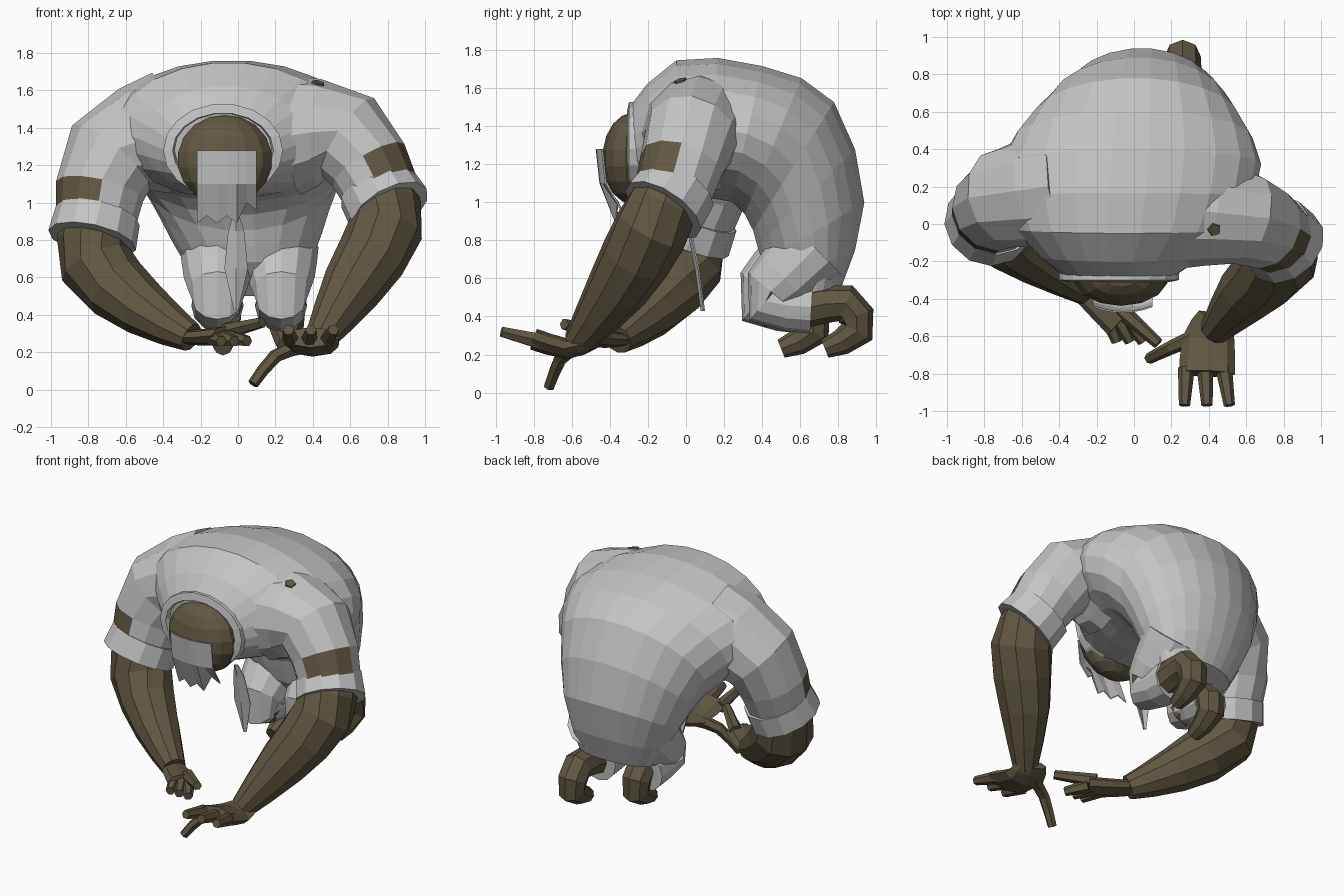
import bpy, bmesh, math
from mathutils import Vector

cube = bpy.data.objects.get("Cube")
if cube:
    bpy.data.objects.remove(cube, do_unlink=True)

SIDEWAYS, DEPTH, UP = Vector((1, 0, 0)), Vector((0, 1, 0)), Vector((0, 0, 1))


def material(name, rgb):
    mat = bpy.data.materials.new(name)
    mat.use_nodes = True
    colour = (*rgb, 1)
    mat.diffuse_color = colour
    mat.node_tree.nodes["Principled BSDF"].inputs["Base Color"].default_value = colour
    return mat


CLOTH = material("grey cloth", (.55, .55, .55))
SKIN = material("brown skin", (.12, .096, .055))


def finish(name, bm, mat):
    """Turn a bmesh into a flat shaded object."""
    bmesh.ops.recalc_face_normals(bm, faces=bm.faces)
    mesh = bpy.data.meshes.new(name)
    bm.to_mesh(mesh)
    bm.free()
    mesh.materials.append(mat)
    obj = bpy.data.objects.new(name, mesh)
    bpy.context.collection.objects.link(obj)
    return obj


def spline(points):
    """Pass a smooth curve through the points, adding one between each pair."""
    pts = [Vector(p) for p in points]
    result = [pts[0]]
    for i in range(len(pts) - 1):
        before, a, b, after = pts[max(i - 1, 0)], pts[i], pts[i + 1], pts[min(i + 2, len(pts) - 1)]
        result += [(a + b) / 2 + (a + b - before - after) / 16, b]
    return result


def loft(name, rings, sides, mat):
    """Skin elliptical rings given as centre, axis u, axis v."""
    bm = bmesh.new()
    loops = []
    for centre, u, v in rings:
        angles = [math.tau * i / sides for i in range(sides)]
        loops.append([bm.verts.new(centre + u * math.cos(a) + v * math.sin(a)) for a in angles])
    for a, b in zip(loops, loops[1:]):
        for i in range(sides):
            j = (i + 1) % sides
            bm.faces.new((a[i], a[j], b[j], b[i]))
    bm.faces.new(loops[0])
    bm.faces.new(loops[-1])
    return finish(name, bm, mat)


def tube(name, path, mat, sides=10, ref=DEPTH, flat=1):
    """Loft along points (x, y, z, radius); flat squashes the second axis."""
    path = spline(path)
    last = len(path) - 1
    rings = []
    for i, p in enumerate(path):
        along = (path[min(i + 1, last)] - path[max(i - 1, 0)]).to_3d().normalized()
        u = along.cross(ref).normalized()
        rings.append((p.to_3d(), u * p.w, along.cross(u) * p.w * flat))
    return loft(name, rings, sides, mat)


def wear_through(obj, spot, reach):
    """Show skin on the faces near a spot."""
    obj.data.materials.append(SKIN)
    for face in obj.data.polygons:
        if (face.center - Vector(spot)).length < reach:
            face.material_index = 1


def finger(name, points):
    """Taper a finger from knuckle to tip."""
    taper = [.045 - .015 * i / (len(points) - 1) for i in range(len(points))]
    tube(name, [(*p, r) for p, r in zip(points, taper)], SKIN, 6, UP)


def plate(name, rows):
    """Thin cloth from rows of equal point counts."""
    bm = bmesh.new()
    grid = [[bm.verts.new(p) for p in row] for row in rows]
    for a, b in zip(grid, grid[1:]):
        for i in range(len(a) - 1):
            bm.faces.new((a[i], a[i + 1], b[i + 1], b[i]))
    obj = finish(name, bm, CLOTH)
    solid = obj.modifiers.new("thickness", "SOLIDIFY")
    solid.thickness = .008


# Hunched garment: back y and z, belly y and z; then half widths
backs = spline([(-.3, 1.5), (-.05, 1.75), (.4, 1.72), (.78, 1.53), (.94, 1), (.82, .56)])
bellies = spline([(-.25, 1.05), (0, 1.02), (.24, 1), (.35, .85), (.4, .68), (.55, .5)])
widths = spline([(.3, 0), (.6, 0), (.7, 0), (.55, 0), (.41, 0), (.27, 0)])
rings = []
for i, (back, belly, width) in enumerate(zip(backs, bellies, widths)):
    centre, half = (back + belly) / 2, (back - belly) / 2
    sway = .015 * i - .08
    rings.append((Vector((sway, *centre)), SIDEWAYS * width.x, Vector((0, *half))))
body = loft("garment_body", rings, 22, CLOTH)

# Collar rim around the head
loft("collar", [(Vector((-.08, y, 1.28)), SIDEWAYS * w, UP * (w - .07))
                for y, w in ((-.2, .32), (-.3, .32), (-.31, .27), (-.24, .25))], 18, CLOTH)

# Bowed head
bm = bmesh.new()
bmesh.ops.create_uvsphere(bm, u_segments=14, v_segments=9, radius=1)
bmesh.ops.scale(bm, verts=bm.verts, vec=(.26, .16, .24))
bmesh.ops.translate(bm, verts=bm.verts, vec=(-.07, -.28, 1.23))
finish("head", bm, SKIN)

# Face cloth with a ragged hem, rows running from brow to hem
rows = [[], [], []]
for i in range(7):
    x = -.22 + .32 * i / 6
    y = 1.2 * (x + .06) ** 2 - .475
    hem = .89 + .04 * (i % 2) + (.07 if i > 4 else 0)
    for row, shift, z in zip(rows, (0, .02, .1), (1.28, 1.1, hem)):
        row.append((x, y + shift, z))
plate("face_cloth", rows)

# Hanging strip: half width, depth, height
plate("hanging_strip", [[(-w - .01, y, z), (-.01, y - .015, z), (w - .01, y, z)] for w, y, z in
                        ((.01, 0, .94), (.04, .03, .85), (.06, .07, .65), (.01, .1, .43))])

# Sleeves, worn through near the hems
right_sleeve = tube("right_sleeve", [(-.36, .2, 1.38, .33), (-.68, .14, 1.24, .27),
                                     (-.76, .04, .9, .215)], CLOTH, 12)
wear_through(right_sleeve, (-.9, -.08, 1), .13)
left_sleeve = tube("left_sleeve", [(.3, .08, 1.36, .32), (.59, .03, 1.35, .25),
                                   (.77, -.07, 1.05, .205)], CLOTH, 12)
wear_through(left_sleeve, (.85, -.16, 1.19), .14)

# Skin showing through a small tear on the left shoulder
bpy.context.view_layer.update()
above = Vector((.43, -.03, 3))
hits = [obj.ray_cast(above, -UP) for obj in (body, left_sleeve)]
found, spot, normal, index = max((h for h in hits if h[0]), key=lambda h: h[1].z)
tube("shoulder_tear", [(*(spot - normal * .03), .045), (*(spot + normal * .008), .035)], SKIN, 5)

# Turned cuffs
tube("right_cuff", [(-.75, .05, .93, .23), (-.78, 0, .8, .24)], CLOTH, 12)
tube("left_cuff", [(.74, -.04, 1.08, .215), (.81, -.12, .96, .23)], CLOTH, 12)

# Bare forearms from elbow to wrist
tube("right_forearm", [(-.77, .03, .95, .17), (-.76, 0, .67, .2),
                       (-.5, -.19, .43, .15), (-.25, -.36, .28, .08)], SKIN)
tube("left_forearm", [(.77, -.07, 1.08, .17), (.79, -.18, .86, .2),
                      (.61, -.36, .55, .165), (.43, -.57, .26, .08)], SKIN)

# Palms and thumbs
tube("right_palm", [(-.3, -.32, .28, .07), (-.18, -.42, .28, .09), (-.07, -.52, .29, .1)],
     SKIN, 8, UP, .5)
tube("left_palm", [(.44, -.5, .26, .1), (.4, -.62, .23, .14), (.39, -.8, .28, .15)],
     SKIN, 8, UP, .38)
finger("right_thumb", [(-.07, -.46, .31), (.13, -.64, .36)])
finger("left_thumb", [(.34, -.6, .23), (.2, -.66, .18), (.08, -.72, .03)])

# Three spread fingers per hand: first knuckle, gap, reach
for side, knuckle, gap, reach in (("right", (-.14, -.5, .28), .05, (.05, -.13, -.02)),
                                  ("left", (.28, -.77, .27), .1, (-.01, -.2, .05))):
    for i, place in enumerate(("inner", "middle", "outer")):
        start = Vector(knuckle) + SIDEWAYS * gap * i
        tip = start + Vector(reach) + SIDEWAYS * .02 * i
        finger(side + "_finger_" + place, [start, tip])

# Baggy trouser legs and curled feet: depth, height, radius
leg = [(.68, .76, .2), (.52, .6, .18), (.42, .48, .135), (.66, .45, .14)]
foot = [(.62, .44, .1), (.84, .47, .1), (.9, .32, .09), (.73, .23, .05)]
for side, x, shift in (("right", -.11, -.23), ("left", .23, 0)):
    tube(side + "_trouser_leg", [(x, y + shift / 6, z, r) for y, z, r in leg], CLOTH, 12, SIDEWAYS)
    tube(side + "_foot", [(x + .03, y + shift, z, r) for y, z, r in foot], SKIN, 8, SIDEWAYS)
